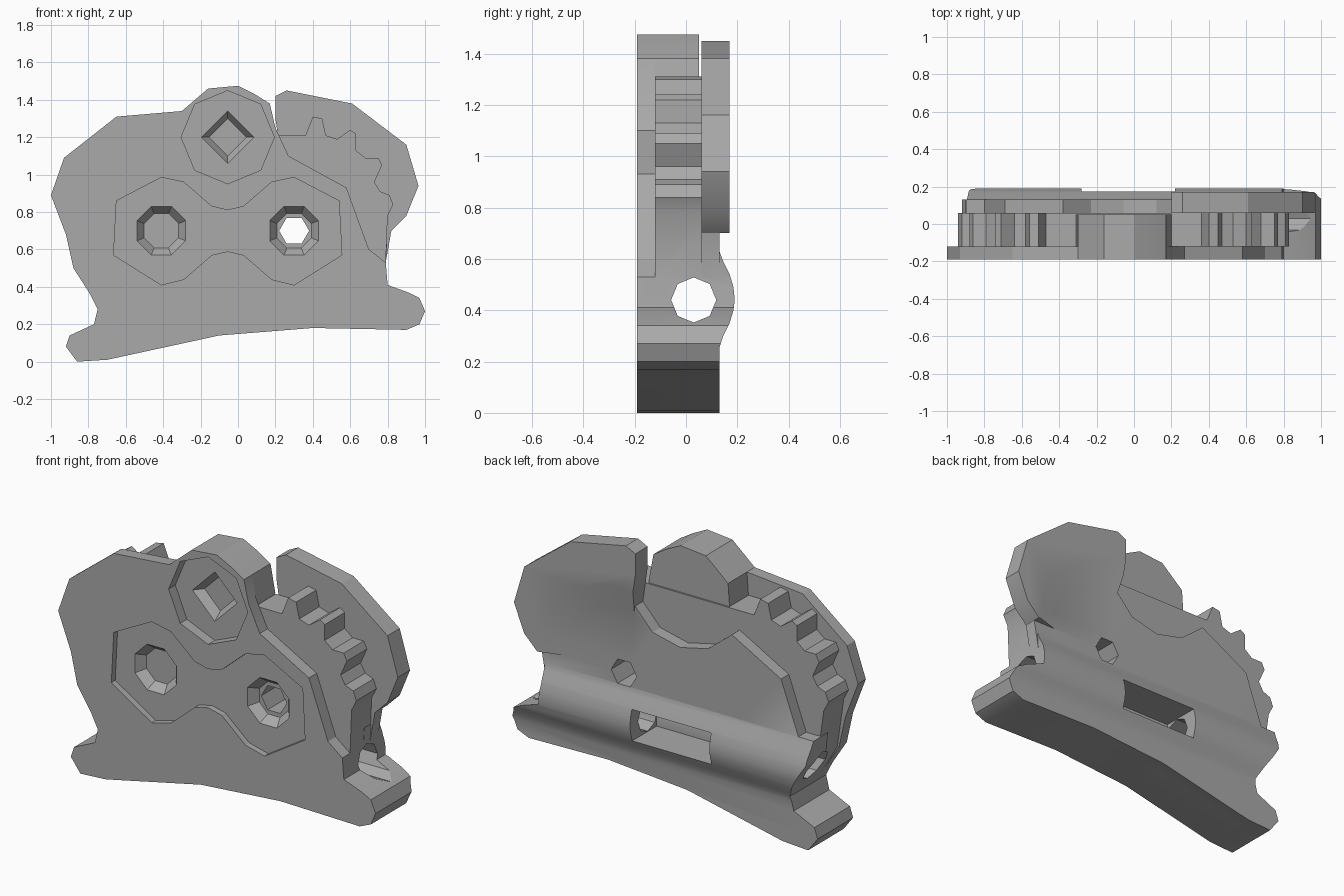
import bpy, bmesh, math
from mathutils import Matrix

if "Cube" in bpy.data.objects:
    bpy.data.objects.remove(bpy.data.objects["Cube"], do_unlink=True)

grey = bpy.data.materials.new("plain_grey")
grey.use_nodes = True
grey.diffuse_color = (0.4, 0.4, 0.4, 1)
grey.node_tree.nodes["Principled BSDF"].inputs["Base Color"].default_value = (0.4, 0.4, 0.4, 1)

AXIS = -0.055              # mirror line of the two gear halves
SHAFT_Z, TOP_Z = 0.7, 1.2  # heights of the gear shafts and the upper boss
FRONT, BACK = -0.19, 0.13


def flip(points):
    return [(2 * AXIS - x, z) for x, z in reversed(points)]


def make(name, bm):
    bmesh.ops.recalc_face_normals(bm, faces=bm.faces)
    mesh = bpy.data.meshes.new(name)
    bm.to_mesh(mesh)
    bm.free()
    mesh.materials.append(grey)
    obj = bpy.data.objects.new(name, mesh)
    bpy.context.collection.objects.link(obj)
    return obj


def prism(name, points, lo, hi, along="y"):
    """Extrude an outline along y (x,z points) or along x (y,z points)."""
    bm = bmesh.new()
    place = (lambda a, b: (a, lo, b)) if along == "y" else (lambda a, b: (lo, a, b))
    face = bm.faces.new([bm.verts.new(place(a, b)) for a, b in points])
    move = (0, hi - lo, 0) if along == "y" else (hi - lo, 0, 0)
    new = bmesh.ops.extrude_face_region(bm, geom=[face])["geom"]
    bmesh.ops.translate(bm, vec=move, verts=[v for v in new if isinstance(v, bmesh.types.BMVert)])
    return make(name, bm)


def cone(name, x, z, r_front, r_back, y0, y1, sides, turn=0):
    """Tapered cylinder along y."""
    bm = bmesh.new()
    bmesh.ops.create_cone(bm, cap_ends=True, segments=sides, radius1=r_back,
                          radius2=r_front, depth=y1 - y0)
    bm.transform(Matrix.Translation((x, (y0 + y1) / 2, z))
                 @ Matrix.Rotation(math.pi / 2, 4, "X") @ Matrix.Rotation(turn, 4, "Z"))
    return make(name, bm)


def combine(target, other, operation):
    mod = target.modifiers.new("join", "BOOLEAN")
    mod.operation, mod.object, mod.solver = operation, other, "EXACT"
    bpy.context.view_layer.objects.active = target
    bpy.ops.object.modifier_apply(modifier=mod.name)
    bpy.data.objects.remove(other, do_unlink=True)


# Outlines shared by the layers, counter-clockwise
foot = [(-0.79, 0.36), (-0.75, 0.28), (-0.77, 0.2), (-0.9, 0.14), (-0.92, 0.08), (-0.86, 0),
        (-0.7, 0.01), (-0.1, 0.14), (0.4, 0.18), (0.9, 0.17), (0.97, 0.2), (1, 0.27),
        (0.97, 0.34), (0.91, 0.37), (0.8, 0.41)]
step = [(0.79, 0.53), (0.7, 0.6), (0.58, 0.93), (0.27, 1.1), (0.2, 1.25)]
flange = [(0.82, 0.7), (0.9, 0.78), (0.965, 0.94), (0.9, 1.16), (0.61, 1.38), (0.26, 1.45),
          (0.2, 1.42)]
teeth = [(0.79, 0.53), (0.8, 0.78), (0.83, 0.84), (0.81, 0.89), (0.76, 0.91), (0.73, 0.96),
         (0.77, 1.05), (0.75, 1.09), (0.68, 1.09), (0.63, 1.13), (0.63, 1.22), (0.6, 1.24),
         (0.53, 1.19), (0.47, 1.21), (0.45, 1.3), (0.4, 1.31), (0.36, 1.21), (0.2, 1.21)]
crown = [(0.17, 1.38), (0.09, 1.43), (0, 1.475), (-0.16, 1.46), (-0.3, 1.34)]
left_flange = [(-0.65, 1.31), (-0.93, 1.09), (-1, 0.89), (-0.92, 0.68), (-0.88, 0.5)]

# Layers: front plate, toothed core, back plate
body = prism("mechanism_body", foot + step + crown + left_flange, FRONT, -0.12)
core = prism("core", foot + teeth + flip(teeth)[:-1] + [(-0.87, 0.5)], -0.12, 0.06)
saddle = [(0.2, 1.3), (0.23, 1.1), (0.12, 0.98), (AXIS, 0.94)]
back_plate = prism("back_plate", foot + [(0.79, 0.53)] + flange + saddle
                   + [(-0.23, 0.98)] + flip(step)[1:-1] + [(-0.85, 0.47)], 0.06, BACK)

# Back flange, dished towards the gear shaft
rim = prism("back_flange", [(0.3, 0.7)] + flange + [(0.2, 1.3), (0.23, 1.1)], 0.075, 0.17)
combine(rim, cone("dish", 0.3, SHAFT_Z, 0.36, 0.54, 0.125, 0.18, 24), "DIFFERENCE")

# Upper boss
boss = prism("upper_boss", crown + [(-0.31, 1.2), (-0.24, 1.03), (AXIS, 0.95), (0.13, 1.03),
                                    (0.2, 1.22)], -0.17, 0.05)

# Rounded tube housing, trimmed to the foot outline
bulge = [(0, 0.24), (0.13, 0.255), (0.145, 0.3), (0.17, 0.35), (0.185, 0.4), (0.19, 0.44),
         (0.185, 0.49), (0.17, 0.54), (0.145, 0.59), (0.13, 0.63), (0, 0.63)]
tube = prism("tube_housing", bulge, -1.2, 1.2, "x")
combine(tube, prism("trim", foot + [(0.79, 0.53), (0.8, 0.68), (-0.9, 0.68), (-0.88, 0.5)],
                    -0.1, 0.3), "INTERSECT")

for part in (core, back_plate, rim, boss, tube):
    combine(body, part, "UNION")

# Front recesses: twin gear pocket and octagonal boss pocket
half = [(AXIS, 0.59), (0.03, 0.57), (0.18, 0.44), (0.3, 0.41), (0.555, 0.57), (0.54, 0.86),
        (0.3, 0.985), (0.18, 0.96), (0.03, 0.83), (AXIS, 0.81)]
combine(body, prism("gear_pocket", half + flip(half)[1:-1], -0.3, -0.155), "DIFFERENCE")
combine(body, cone("boss_pocket", AXIS, TOP_Z, 0.249, 0.249, -0.3, -0.13, 8), "DIFFERENCE")

# Countersunk shaft holes
for x, z, floor, sides, hole in ((-0.41, SHAFT_Z, -0.155, 8, 6), (0.3, SHAFT_Z, -0.155, 8, 6),
                                 (AXIS, TOP_Z, -0.13, 4, 4)):
    turn = math.pi / 8 if sides == 8 else 0
    combine(body, cone("countersink", x, z, 0.145, 0.1, floor - 0.005, floor + 0.05, sides, turn),
            "DIFFERENCE")
    combine(body, cone("shaft_hole", x, z, 0.08, 0.08, -0.4, 0.4, hole, math.pi / 2), "DIFFERENCE")

# Lengthwise rod hole and back window
ring = [(0.03 + 0.088 * math.cos(i * math.pi / 4), 0.44 + 0.088 * math.sin(i * math.pi / 4))
        for i in range(8)]
combine(body, prism("rod_hole", ring, -1.3, 1.3, "x"), "DIFFERENCE")
combine(body, prism("window", [(-0.28, 0.35), (0.22, 0.35), (0.22, 0.53), (-0.28, 0.53)],
                    -0.05, 0.4), "DIFFERENCE")

# Smooth curved areas, keep crisp edges
bpy.ops.object.select_all(action="DESELECT")
body.select_set(True)
bpy.context.view_layer.objects.active = body
bpy.ops.object.shade_smooth_by_angle(angle=math.radians(25))
